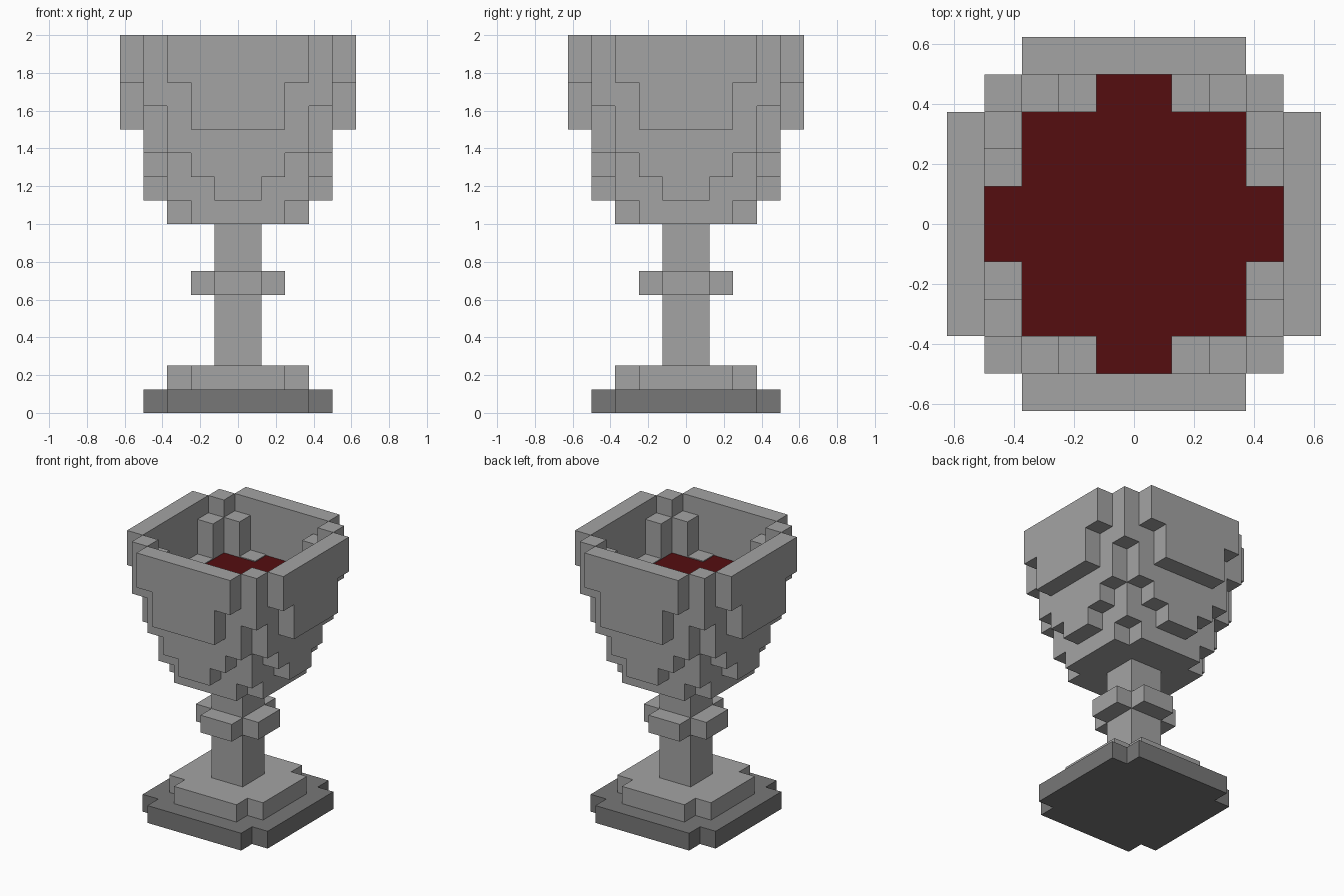
import bpy
import bmesh
from mathutils import Matrix
from math import pi

U = 0.125  # edge of one block

old = bpy.data.objects.get("Cube")
if old:
    bpy.data.objects.remove(old, do_unlink=True)


def material(name, rgb):
    mat = bpy.data.materials.new(name)
    mat.use_nodes = True
    color = (*rgb, 1)
    mat.diffuse_color = color
    bsdf = next(n for n in mat.node_tree.nodes if n.type == 'BSDF_PRINCIPLED')
    bsdf.inputs["Base Color"].default_value = color
    return mat


light_stone = material("light stone", (0.37, 0.37, 0.37))
dark_stone = material("dark stone", (0.185, 0.185, 0.185))
red_liquid = material("dark red liquid", (0.09, 0.004, 0.005))


def finish(name, bm, mat):
    bmesh.ops.recalc_face_normals(bm, faces=bm.faces[:])
    bmesh.ops.scale(bm, vec=(U, U, U), verts=bm.verts[:])
    mesh = bpy.data.meshes.new(name)
    bm.to_mesh(mesh)
    bm.free()
    mesh.materials.append(mat)
    obj = bpy.data.objects.new(name, mesh)
    bpy.context.collection.objects.link(obj)
    return obj


def prism(bm, points, offset):
    """Extrude a closed outline along an offset."""
    face = bm.faces.new([bm.verts.new(p) for p in points])
    grown = bmesh.ops.extrude_face_region(bm, geom=[face], use_keep_orig=True)
    verts = [v for v in grown["geom"] if isinstance(v, bmesh.types.BMVert)]
    bmesh.ops.translate(bm, vec=offset, verts=verts)


def slab(name, core, reach, arm, z0, z1, mat):
    """Square core with a centred arm on each of its four sides."""
    quarter = [(reach, arm), (core, arm), (core, core), (arm, core), (arm, reach)]
    outline = []
    for _ in range(4):
        for p in quarter:
            if p not in outline:
                outline.append(p)
        quarter = [(-y, x) for x, y in quarter]
    bm = bmesh.new()
    prism(bm, [(x, y, z0) for x, y in outline], (0, 0, z1 - z0))
    return finish(name, bm, mat)


def box(bm, x0, x1, y0, y1, z0, z1):
    prism(bm, [(x0, y0, z0), (x1, y0, z0), (x1, y1, z0), (x0, y1, z0)],
          (0, 0, z1 - z0))


# Foot and stem
slab("foot_plate", 3, 4, 3, 0, 1, dark_stone)
slab("foot_step", 2, 3, 2, 1, 2, light_stone)
slab("stem", 1, 1, 1, 2, 8, light_stone)
slab("stem_ring", 1, 2, 1, 5, 6, light_stone)

# Stepped lower bowl
slab("bowl_base", 2, 3, 2, 8, 9, light_stone)
for i, arm in enumerate((1, 2, 3)):
    slab(f"bowl_step_{i + 1}", 3, 4, arm, 9 + i, 10 + i, light_stone)

# Four matching rim sides, each with a wall, inner steps and a corner post
sides = ("front", "left", "back", "right")
for i, side in enumerate(sides):
    bm = bmesh.new()
    wall = [(-2, 12), (2, 12), (2, 14), (3, 14), (3, 16), (-3, 16), (-3, 14), (-2, 14)]
    prism(bm, [(x, -5, z) for x, z in wall], (0, 1, 0))
    for s in (-1, 1):
        box(bm, *sorted((s, 2 * s)), -4, -3, 12, 13)
        box(bm, *sorted((2 * s, 3 * s)), -4, -3, 12, 15)
    box(bm, 3, 4, -4, -3, 13, 16)
    bmesh.ops.rotate(bm, verts=bm.verts[:], cent=(0, 0, 0),
                     matrix=Matrix.Rotation(i * pi / 2, 3, 'Z'))
    finish(f"rim_{side}", bm, light_stone)

# Liquid just below the low inner steps
slab("liquid", 3, 4, 1, 12, 12.95, red_liquid)
